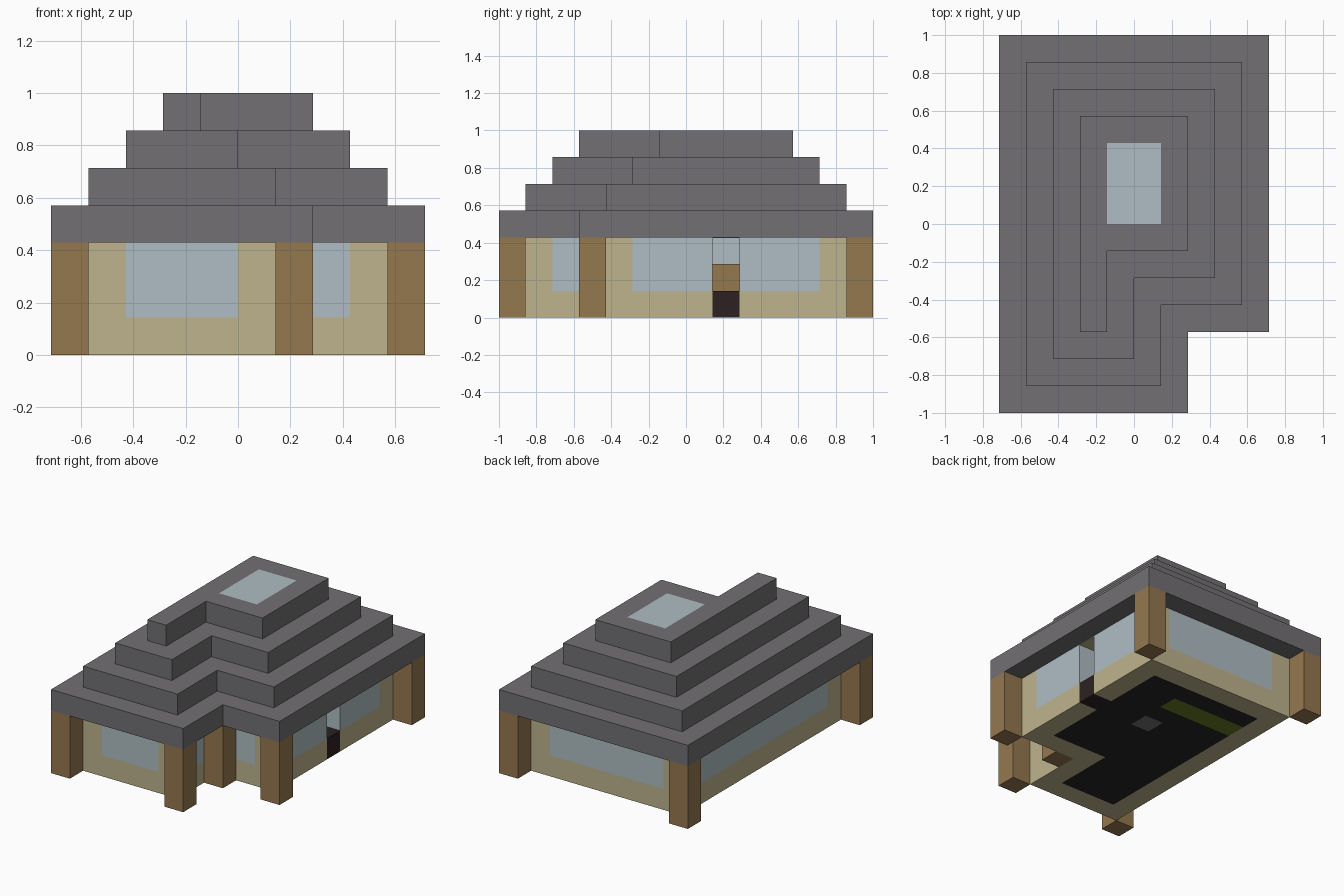
import bpy
import bmesh
from mathutils import Vector

U = 1 / 7  # one building block

cube = bpy.data.objects.get("Cube")
if cube:
    bpy.data.objects.remove(cube, do_unlink=True)


def srgb(r, g, b):
    def lin(c):
        c /= 255
        return c / 12.92 if c <= 0.04045 else ((c + 0.055) / 1.055) ** 2.4
    return (lin(r), lin(g), lin(b), 1)


def material(name, *rgb):
    mat = bpy.data.materials.new(name)
    mat.use_nodes = True
    mat.diffuse_color = srgb(*rgb)
    mat.node_tree.nodes["Principled BSDF"].inputs["Base Color"].default_value = srgb(*rgb)
    return mat


slate = material("slate grey", 114, 112, 115)
plaster = material("sand plaster", 190, 180, 141)
wood = material("brown wood", 149, 120, 79)
glass = material("pale blue glass", 175, 190, 196)
umber = material("dark umber", 45, 33, 34)
coal = material("charcoal floor", 36, 36, 36)
moss = material("moss green", 102, 123, 38)


def prism(name, outline, z0, z1, mats, cuts=(), rule=None):
    """Extrude an outline given in blocks; cut it by planes and colour faces by a rule."""
    bm = bmesh.new()
    base = bm.faces.new([bm.verts.new((x, y, z0)) for x, y in outline])
    top = bmesh.ops.extrude_face_region(bm, geom=[base])["geom"]
    bmesh.ops.translate(bm, vec=(0, 0, z1 - z0),
                        verts=[v for v in top if isinstance(v, bmesh.types.BMVert)])
    for axis, at in cuts:
        normal = Vector((axis == "x", axis == "y", 0))
        bmesh.ops.bisect_plane(bm, geom=bm.verts[:] + bm.edges[:] + bm.faces[:],
                               plane_co=normal * at, plane_no=normal)
    bmesh.ops.recalc_face_normals(bm, faces=bm.faces)
    if rule:
        for face in bm.faces:
            face.material_index = rule(face.calc_center_median(), face.normal)
    bmesh.ops.scale(bm, vec=(U, U, U), verts=bm.verts)
    mesh = bpy.data.meshes.new(name)
    bm.to_mesh(mesh)
    bm.free()
    for mat in mats:
        mesh.materials.append(mat)
    obj = bpy.data.objects.new(name, mesh)
    bpy.context.collection.objects.link(obj)
    return obj


def box(name, x0, x1, y0, y1, z0, z1, mat):
    return prism(name, [(x0, y0), (x1, y0), (x1, y1), (x0, y1)], z0, z1, [mat])


def l_outline(inset):
    """L-shaped plan, moved inwards by a number of blocks."""
    i = inset
    return [(i - 5, i - 7), (2 - i, i - 7), (2 - i, i - 4),
            (5 - i, i - 4), (5 - i, 7 - i), (i - 5, 7 - i)]


# Stepped roof, with a skylight in the top tier
for tier in range(3):
    prism(f"roof_tier_{tier + 1}", l_outline(tier), 3 + tier, 4 + tier, [slate])


def skylight(c, n):
    return int(n.z > 0.5 and abs(c.x) < 1 and 0 < c.y < 3)


prism("roof_top_with_skylight", l_outline(3), 6, 7, [slate, glass],
      [("x", -1), ("x", 1), ("y", 0), ("y", 3)], skylight)


# Floor slab with a rug strip and a hearth stone
def floor_colour(c, n):
    if c.x < 1 and 3 < c.y < 4:
        return 1
    return 2 if 0 < c.x < 1 < c.y < 2 else 0


prism("floor", l_outline(2), 0, 1, [coal, moss, slate],
      [("x", 0), ("x", 1)] + [("y", k) for k in range(1, 5)], floor_colour)
box("hearth_block", 0, 1, 1, 2, 1, 2, wood)

# Walls: name, running axis, near side, start, then (kind, end) along the run
RUNS = [
    ("left_side", "y", -4, -6, [("wall", -5), ("window", 5), ("wall", 6)]),
    ("front", "x", -6, -3, [("window", 0), ("wall", 1)]),
    ("corner_side", "y", 0, -5, [("window", -4), ("wall", -2)]),
    ("corner_front", "x", -3, 1, [("wall", 2), ("window", 3), ("wall", 4)]),
    ("door_side", "y", 3, -2, [("window", 1), ("door", 2), ("window", 5), ("wall", 6)]),
    ("back", "x", 5, -3, [("window", 3)]),
]


def wall_piece(name, axis, side, a, b, z0, z1, mat):
    if axis == "x":
        box(name, a, b, side, side + 1, z0, z1, mat)
    else:
        box(name, side, side + 1, a, b, z0, z1, mat)


for name, axis, side, start, parts in RUNS:
    for kind, end in parts:
        span = (axis, side, start, end)
        if kind == "wall":
            wall_piece(f"{name}_wall", *span, 0, 3, plaster)
        elif kind == "window":
            wall_piece(f"{name}_sill", *span, 0, 1, plaster)
            wall_piece(f"{name}_window", *span, 1, 3, glass)
        else:
            wall_piece("door_step", *span, 0, 1, umber)
            wall_piece("door_lintel", *span, 2.97, 3, plaster)
        start = end

# Timber posts under the eaves, one per plan corner
POSTS = {"front_left": (-5, -7), "front_right": (1, -7), "inner": (1, -4),
         "side": (4, -4), "back_right": (4, 6), "back_left": (-5, 6)}
for name, (x, y) in POSTS.items():
    box(f"{name}_post", x, x + 1, y, y + 1, 0, 3, wood)
